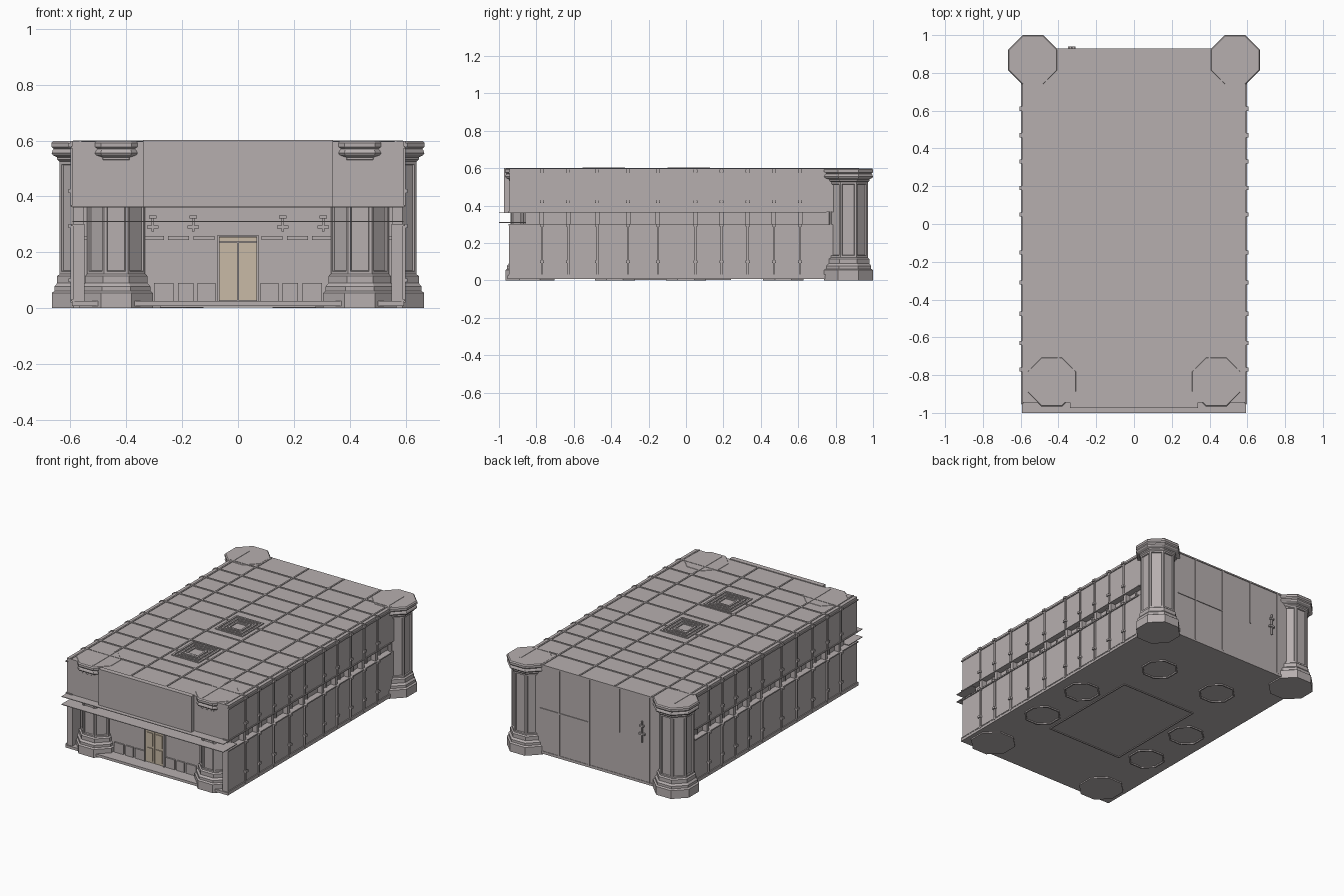
import bpy, bmesh, math

cube = bpy.data.objects.get("Cube")
if cube:
    bpy.data.objects.remove(cube, do_unlink=True)


def material(name, rgb):
    m = bpy.data.materials.new(name)
    m.use_nodes = True
    m.diffuse_color = (*rgb, 1)
    node = m.node_tree.nodes["Principled BSDF"]
    node.inputs["Base Color"].default_value = (*rgb, 1)
    node.inputs["Roughness"].default_value = 0.8
    return m


STONE = material("warm_grey_stone", (0.47, 0.43, 0.43))
DOOR = material("beige_door", (0.58, 0.49, 0.38))


def finish(name, bm, mat):
    bmesh.ops.recalc_face_normals(bm, faces=bm.faces)
    me = bpy.data.meshes.new(name)
    bm.to_mesh(me)
    bm.free()
    me.materials.append(mat)
    ob = bpy.data.objects.new(name, me)
    bpy.context.collection.objects.link(ob)
    return ob


def boxes(name, items, mat=STONE):
    """One object from boxes given as (x0, x1, y0, y1, z0, z1)."""
    bm = bmesh.new()
    for x0, x1, y0, y1, z0, z1 in items:
        for v in bmesh.ops.create_cube(bm, size=1)["verts"]:
            v.co.x = x1 if v.co.x > 0 else x0
            v.co.y = y1 if v.co.y > 0 else y0
            v.co.z = z1 if v.co.z > 0 else z0
    return finish(name, bm, mat)


def both(items):
    """Add the mirror image of each box across x = 0."""
    return items + [(-b, -a, *rest) for a, b, *rest in items]


def octagon(name, profile, cx, cy, ring=False, panel=None):
    """Eight-sided turned part; profile holds (apothem, z) pairs."""
    bm = bmesh.new()
    loops = []
    for r, z in profile:
        r /= math.cos(math.pi / 8)
        angles = [math.pi / 8 + i * math.pi / 4 for i in range(8)]
        loops.append([bm.verts.new((cx + r * math.cos(a), cy + r * math.sin(a), z))
                      for a in angles])
    pairs = list(zip(loops, loops[1:]))
    if ring:
        pairs.append((loops[-1], loops[0]))
    else:
        bm.faces.new(loops[0])
        bm.faces.new(loops[-1])
    for low, high in pairs:
        for i in range(8):
            j = (i + 1) % 8
            bm.faces.new((low[i], low[j], high[j], high[i]))
    bmesh.ops.recalc_face_normals(bm, faces=bm.faces)
    if panel:
        tall = [f for f in bm.faces if f.calc_center_median().z > 0.2
                and max(v.co.z for v in f.verts) - min(v.co.z for v in f.verts) > panel]
        bmesh.ops.inset_individual(bm, faces=tall, thickness=0.014)
        bmesh.ops.inset_individual(bm, faces=tall, thickness=0.004, depth=-0.007)
    return finish(name, bm, STONE)


# Main body
boxes("ground_floor", [(-0.59, 0.59, -0.86, 0.925, 0.012, 0.3)])
boxes("window_band_core", [(-0.555, 0.555, -0.86, 0.925, 0.3, 0.37)])
boxes("upper_floor", [(-0.592, 0.592, -0.945, 0.925, 0.365, 0.597)])
boxes("floor_slab", [(-0.595, 0.595, -0.955, 0.928, 0.008, 0.025)])
boxes("front_wing_walls", both([(0.55, 0.59, -0.947, -0.86, 0.01, 0.3)]))
boxes("front_fascia", [(-0.34, 0.34, -0.973, -0.94, 0.362, 0.602)])
boxes("front_ledges", [(-0.593, 0.593, -1.0, -0.855, z, z + 0.004) for z in (0.308, 0.36)])

# Corner and front columns
shaft = [(0.131, 0.0), (0.131, 0.055), (0.122, 0.062), (0.122, 0.078), (0.112, 0.09),
         (0.112, 0.115), (0.104, 0.122), (0.104, 0.525), (0.112, 0.532), (0.112, 0.54),
         (0.128, 0.548), (0.132, 0.555), (0.128, 0.566), (0.124, 0.57), (0.132, 0.578),
         (0.132, 0.592), (0.126, 0.599)]
for side, sx in (("right", -1), ("left", 1)):
    octagon(f"back_column_{side}", shaft, sx * 0.535, 0.868, panel=0.3)
    octagon(f"front_column_{side}", shaft, sx * 0.436, -0.835, panel=0.3)

# Side pilasters with small clamps, and posts in the window band
bays = [-0.77, -0.63, -0.475, -0.31, -0.15, 0.05, 0.19, 0.33, 0.47, 0.61]
pil, clamps, posts = [], [], []
for y in bays:
    for z0, z1 in ((0.02, 0.3), (0.365, 0.598)):
        pil.append((0.585, 0.599, y - 0.006, y + 0.006, z0, z1))
    for z in (0.1, 0.295, 0.42, 0.585):
        clamps.append((0.585, 0.607, y - 0.011, y + 0.011, z - 0.007, z + 0.007))
    posts.append((0.55, 0.588, y - 0.012, y + 0.012, 0.3, 0.366))
boxes("side_pilasters", both(pil))
boxes("pilaster_clamps", both(clamps))
boxes("window_posts", both(posts))
boxes("side_sills", both([(0.55, 0.597, -0.95, 0.75, 0.294, 0.302),
                          (0.55, 0.597, -0.95, 0.75, 0.362, 0.37)]))
boxes("side_cornice", both([(0.585, 0.598, -0.95, 0.75, 0.572, 0.58),
                            (0.585, 0.597, -0.95, 0.75, 0.025, 0.032)]))
boxes("window_mullions", both([(0.55, 0.563, y + 0.07, y + 0.078, 0.3, 0.365) for y in bays]))

# Roof ribs and two square vents
ribs = [(-0.59, 0.59, y - 0.005, y + 0.005, 0.596, 0.601) for y in bays + [0.76]]
ribs += [(x - 0.005, x + 0.005, -0.945, 0.925, 0.596, 0.601)
         for x in (-0.565, -0.4, -0.13, 0.13, 0.4, 0.565)]
boxes("roof_ribs", ribs)


def frame(cx, cy, rx, ry, w, z0, z1):
    return [(cx - rx, cx + rx, cy - ry, cy - ry + w, z0, z1),
            (cx - rx, cx + rx, cy + ry - w, cy + ry, z0, z1),
            (cx - rx, cx - rx + w, cy - ry, cy + ry, z0, z1),
            (cx + rx - w, cx + rx, cy - ry, cy + ry, z0, z1)]


for name, y in (("front", -0.44), ("rear", 0.015)):
    parts = []
    for r in (0.1, 0.075, 0.05):
        parts += frame(0, y, r, r * 1.13, 0.012, 0.596, 0.603)
    boxes(f"roof_vent_{name}", parts)

# Front entrance: door, frame, plinth panels, frieze strips and lamps
W = -0.86
boxes("door_leaves", [(-0.066, -0.002, W - 0.012, W, 0.028, 0.235),
                      (0.002, 0.066, W - 0.012, W, 0.028, 0.235),
                      (-0.066, 0.066, W - 0.012, W, 0.239, 0.255)], DOOR)
boxes("door_panels", [p for x in (-0.034, 0.034) for z in (0.04, 0.14) for p in
                      [(x - 0.022, x + 0.022, W - 0.017, W, z, z + 0.085)]], DOOR)
boxes("door_frame", [(-0.074, -0.067, W - 0.018, W, 0.025, 0.262),
                     (0.067, 0.074, W - 0.018, W, 0.025, 0.262),
                     (-0.074, 0.074, W - 0.018, W, 0.256, 0.262)])
boxes("plinth_panels", both([(0.08, 0.145, W - 0.01, W, 0.025, 0.09),
                             (0.16, 0.215, W - 0.01, W, 0.025, 0.09),
                             (0.23, 0.3, W - 0.01, W, 0.025, 0.09)]))
boxes("frieze_strips", both([(x, x + 0.075, W - 0.008, W, 0.245, 0.258)
                             for x in (0.085, 0.175, 0.265, 0.49)]))
lamps = []
for x in (0.16, 0.305):
    lamps += [(x - 0.005, x + 0.005, W - 0.045, W - 0.035, 0.275, 0.325),
              (x - 0.013, x + 0.013, W - 0.053, W - 0.027, 0.322, 0.332),
              (x - 0.02, x + 0.02, W - 0.05, W, 0.285, 0.296)]
boxes("front_lamps", both(lamps))

# Back wall seams and service pipe
B = 0.924
boxes("back_seams", [(x - 0.005, x + 0.005, B, B + 0.006, z0, 0.597)
                     for x, z0 in ((0.28, 0.02), (0.06, 0.02), (-0.16, 0.3), (-0.38, 0.02))]
      + [(0.06, 0.42, B, B + 0.006, 0.3, 0.308), (-0.42, 0.42, B, B + 0.006, 0.588, 0.597)])
boxes("back_pipe", [(-0.334, -0.326, B, B + 0.014, 0.28, 0.42),
                    (-0.35, -0.31, B, B + 0.016, 0.33, 0.342),
                    (-0.345, -0.315, B, B + 0.016, 0.385, 0.395)])

# Underside footings and access frame
rim = [(0.098, 0.0), (0.107, 0.0), (0.107, 0.012), (0.098, 0.012)]
for i, (x, y) in enumerate([(0.42, 0.0), (0.42, -0.38), (0.23, 0.52)]):
    for side, sx in (("right", -1), ("left", 1)):
        octagon(f"footing_rim_{i + 1}_{side}", rim, sx * x, y, ring=True)
boxes("underside_frame", frame(0, -0.12, 0.28, 0.36, 0.008, 0.003, 0.012))
